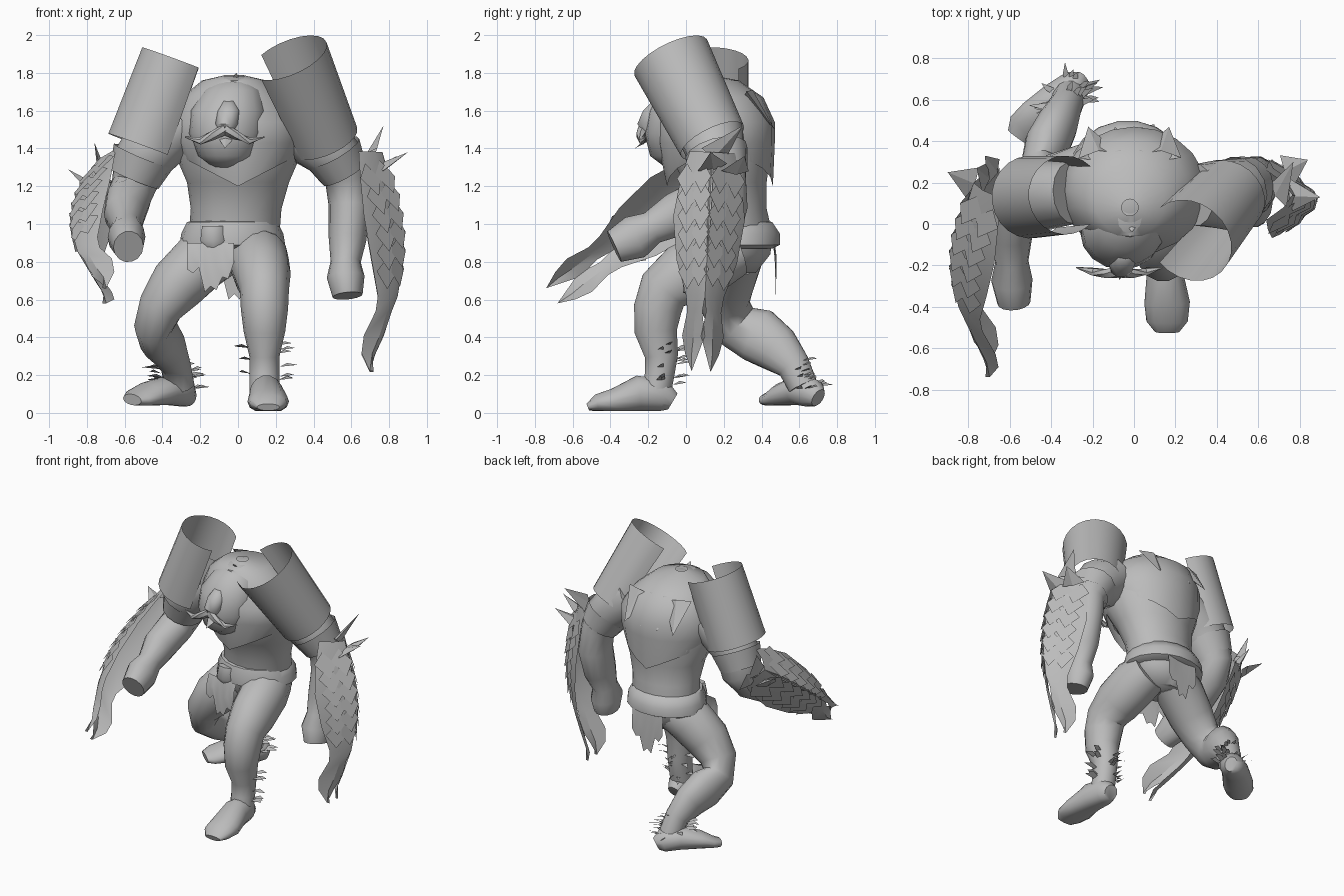
import bpy, math, random
from mathutils import Vector as V

cube = bpy.data.objects.get("Cube")
if cube:
    bpy.data.objects.remove(cube, do_unlink=True)
random.seed(4)

grey = bpy.data.materials.new("stone grey")
grey.use_nodes = True
COLOUR = (0.5, 0.5, 0.5, 1)
grey.diffuse_color = COLOUR
for node in grey.node_tree.nodes:
    if node.type == 'BSDF_PRINCIPLED':
        node.inputs["Base Color"].default_value = COLOUR


def make(name, verts, faces, angle=50):
    """Mesh object with smooth shading and sharp creases."""
    mesh = bpy.data.meshes.new(name)
    mesh.from_pydata([tuple(v) for v in verts], [], faces)
    mesh.materials.append(grey)
    for p in mesh.polygons:
        p.use_smooth = True
    mesh.set_sharp_from_angle(angle=math.radians(angle))
    obj = bpy.data.objects.new(name, mesh)
    bpy.context.collection.objects.link(obj)
    return obj


def frame(t, ref):
    t = t.normalized()
    u = (ref - t * ref.dot(t)).normalized()
    return t, u, t.cross(u)


def grid_faces(rows, cols, wrap):
    span = cols if wrap else cols - 1
    return [(i * cols + j, i * cols + (j + 1) % cols,
             (i + 1) * cols + (j + 1) % cols, (i + 1) * cols + j)
            for i in range(rows - 1) for j in range(span)]


def loft(name, rings, n=14, level=False, floor=0.0, caps=True):
    """Tube through rings of (x, y, z, side radius, depth radius)."""
    centres = [V(r[:3]) for r in rings]
    verts = []
    for i, r in enumerate(rings):
        t = centres[min(i + 1, len(rings) - 1)] - centres[max(i - 1, 0)]
        t, u, v = frame(V((0, 0, 1)) if level else t, V((1, 0, 0)))
        for k in range(n):
            a = math.tau * k / n
            p = centres[i] + u * math.cos(a) * r[3] + v * math.sin(a) * r[4]
            p.z = max(p.z, floor)
            verts.append(p)
    faces = grid_faces(len(rings), n, True)
    if caps:
        last = (len(rings) - 1) * n
        faces += [tuple(reversed(range(n))), tuple(range(last, last + n))]
    return make(name, verts, faces)


def open_tube(name, top, bottom, r_top, r_bottom, gap_dir, gap):
    """Shoulder guard: rolled sheet left open towards the neck."""
    top, bottom = V(top), V(bottom)
    t, u, v = frame(bottom - top, V(gap_dir))
    n = 18
    verts = []
    for f in (0, 0.5, 1):
        c, r = top.lerp(bottom, f), r_top + (r_bottom - r_top) * f
        for k in range(n):
            a = gap / 2 + (math.tau - gap) * k / (n - 1)
            verts.append(c + (u * math.cos(a) + v * math.sin(a)) * r)
    make(name, verts, grid_faces(3, n, False))


def spike(name, root, tip, width, side):
    """Thin four-sided thorn."""
    root, tip = V(root), V(tip)
    t, u, v = frame(tip - root, V(side))
    ring = [root + u * width, root + v * width * 0.3, root - u * width, root - v * width * 0.3]
    make(name, ring + [tip], [(k, (k + 1) % 4, 4) for k in range(4)], 20)


def gauntlet(side, base, tip, spikes):
    """Two long bowed blades meeting at a ridge, with scales and elbow thorns."""
    word = "left" if side > 0 else "right"
    base, tip = V(base), V(tip)
    length = (tip - base).length
    d, o, f = frame(tip - base, V((side, 0, 0)))
    f *= side

    def at(t, w, lift=0.0):
        bow = 0.14 * math.sin(math.pi * min(1, t + 0.08)) - 1.05 * abs(w)
        return base + d * t * length + o * (bow + lift) + f * w

    profile = [(0, 0, .12), (.12, -.01, .16), (.3, -.01, .19), (.5, 0, .16), (.66, 0, .1),
               (.73, .01, .09), (.84, -.01, .11), (.92, .02, .09), (1, .05, .05)]
    for s, label in ((1, "front"), (-1, "rear")):
        verts = []
        for t, lo, hi in profile:
            mid = (lo + hi) / 2
            verts += [at(t, s * lo), at(t, s * mid, 0.02), at(t, s * hi)]
        make(f"{word}_{label}_blade", verts, grid_faces(len(profile), 3, False), 30)
        verts, faces = [], []
        for i in range(6):
            for w in (0.05, 0.13):
                t = 0.03 + i * 0.085 + w * 0.2
                w *= s * (1 - i * 0.05)
                k = len(verts)
                verts += [at(t, w, .02), at(t + .07, w + .05, .02),
                          at(t + .15, w, .04), at(t + .07, w - .05, .02)]
                faces.append((k, k + 1, k + 2, k + 3))
        make(f"{word}_{label}_scales", verts, faces, 20)
    for i, (root, end) in enumerate(spikes):
        spike(f"{word}_elbow_thorn_{i}", root, end, 0.08, (0, 1, 0.3))


def rag(name, start, end, drops, lean):
    """Torn cloth hanging from the belt."""
    start, end = V(start), V(end)
    verts = []
    for i, drop in enumerate(drops):
        p = start.lerp(end, i / (len(drops) - 1))
        verts += [p, p + V((0, lean, -drop / 2)), p + V((0, lean, -drop))]
    make(name, verts, grid_faces(len(drops), 3, False))


def tufts(name, low, high, radius, count):
    """Hair blades bristling around an ankle."""
    verts, faces = [], []
    for i in range(count):
        c = V(low).lerp(V(high), random.random())
        a = random.uniform(-0.4, math.pi + 0.4)
        out = V((math.cos(a), math.sin(a), 0))
        across = V((-out.y, out.x, 0)) * 0.016
        p = c + out * radius
        k = len(verts)
        verts += [p - across, p + across,
                  p + out * 0.04 + across + V((0, 0, .02)), p + out * random.uniform(.06, .1) + V((0, 0, .01))]
        faces.append((k, k + 1, k + 2, k + 3))
    make(name, verts, faces)


# Torso, chest shell and belt
loft("torso", [(-.03, .25, .74, .12, .12), (-.03, .26, .84, .22, .19), (-.02, .26, .95, .24, .2),
               (-.01, .24, 1.08, .24, .19), (0, .21, 1.22, .27, .22), (0, .18, 1.36, .33, .27),
               (0, .17, 1.52, .33, .27), (-.02, .16, 1.65, .26, .23), (-.02, .12, 1.74, .16, .16),
               (-.02, .1, 1.78, .05, .05)], 18, True)
hem = loft("chest_shell", [(0, .18, 1.36, .31, .28), (0, .16, 1.43, .35, .31), (0, .16, 1.54, .35, .31),
                           (-.02, .16, 1.67, .28, .25), (-.02, .11, 1.76, .17, .17),
                           (-.02, .08, 1.79, .04, .04)], 20, True, caps=False)
for k in range(20):
    hem.data.vertices[k].co.z -= 0.16 * (1 - abs(math.cos(math.tau * k / 20)))
loft("belt", [(-.03, .26, .87, .25, .2), (-.03, .26, .89, .28, .24), (-.03, .26, .95, .27, .24),
              (-.03, .25, 1.01, .24, .21), (-.03, .25, 1.02, .2, .17)], 18, True)
loft("buckle", [(-.13, .05, .86, .03, .02), (-.13, .04, .91, .07, .04), (-.13, .05, .99, .06, .03)], 8, True)
rag("front_loincloth", (-.27, .05, .9), (-.02, .01, .9), (.14, .16, .13, .26, .23, .25, .18, .19, .1), -.03)
rag("rear_loincloth", (-.14, .46, .9), (.1, .47, .9), (.15, .2, .18, .3, .27, .3, .19, .2, .15), .01)
for i in range(4):
    x = -0.17 + i * 0.1
    spike(f"back_collar_plate_{i}", (x, .33, 1.69), (x * 1.3, .47, 1.5), .1, (1, 0, 0))

# Head with nose, drooping whiskers and crest
loft("head", [(-.06, -.03, 1.3, .08, .08), (-.06, -.05, 1.36, .15, .14), (-.06, -.04, 1.48, .2, .18),
              (-.05, -.02, 1.6, .2, .18), (-.03, .02, 1.71, .15, .15), (-.02, .05, 1.78, .06, .07)], 16, True)
loft("nose", [(-.05, -.15, 1.65, .03, .03), (-.05, -.18, 1.6, .06, .05), (-.06, -.2, 1.53, .06, .06),
              (-.06, -.18, 1.46, .03, .03)], 10, True)
for s, word in ((1, "left"), (-1, "right")):
    loft(f"{word}_whisker", [(-.07 + s * x, y, z, r, r) for x, y, z, r in
         ((0, -.23, 1.5, .03), (.06, -.24, 1.47, .025), (.13, -.23, 1.44, .02), (.21, -.21, 1.46, .003))], 6)
spike("beard", (-.06, -.16, 1.48), (-.07, -.27, 1.4), .06, (1, 0, 0))
spike("crest", (-.01, .0, 1.76), (-.01, -.04, 1.8), .03, (1, 0, 0))

# Shoulder guards
open_tube("left_shoulder_guard", (.27, -.08, 1.88), (.46, .14, 1.44), .215, .185, (-1, 0, 0), 1.5)
open_tube("right_shoulder_guard", (-.33, .14, 1.87), (-.5, .13, 1.41), .19, .2, (1, 0, 0), 1.65)

# Arms
loft("left_arm", [(.3, .14, 1.54, .15, .15), (.42, .14, 1.45, .17, .17), (.53, .17, 1.34, .14, .15),
                  (.57, .2, 1.24, .11, .12), (.59, .2, 1.1, .11, .13), (.58, .16, .92, .1, .12),
                  (.57, .12, .8, .08, .09), (.57, .1, .72, .1, .12), (.58, .08, .62, .08, .1)])
loft("right_arm", [(-.3, .15, 1.54, .15, .15), (-.43, .14, 1.44, .17, .17), (-.52, .14, 1.32, .15, .15),
                   (-.55, .17, 1.21, .12, .12), (-.58, .1, 1.13, .12, .12), (-.6, -.05, 1.05, .11, .12),
                   (-.59, -.18, .98, .08, .09), (-.59, -.27, .93, .1, .12), (-.58, -.38, .88, .08, .09)])
loft("left_cuff", [(.5, .16, 1.38, .16, .17), (.56, .19, 1.27, .13, .14)], caps=False)
loft("right_cuff", [(-.5, .14, 1.36, .17, .17), (-.55, .15, 1.24, .14, .14)], caps=False)
gauntlet(1, (.73, .14, 1.38), (.75, .08, .22),
         [((.7, .14, 1.36), (.77, .3, 1.52)), ((.76, .14, 1.3), (.9, .13, 1.38)),
          ((.74, .26, 1.28), (.84, .31, 1.36))])
gauntlet(-1, (-.74, .2, 1.3), (-.75, -.71, .62),
         [((-.72, .22, 1.27), (-.76, .27, 1.43)), ((-.78, .2, 1.2), (-.9, .25, 1.29)),
          ((-.68, .25, 1.2), (-.72, .33, 1.3))])

# Legs: left strides forward, right pushes off behind
loft("left_leg", [(.08, .26, .86, .15, .14), (.11, .14, .81, .16, .17), (.13, -.01, .73, .15, .17),
                  (.14, -.12, .65, .13, .14), (.14, -.15, .55, .125, .13), (.14, -.16, .43, .11, .115),
                  (.14, -.13, .3, .08, .09), (.14, -.14, .2, .08, .08), (.14, -.16, .1, .08, .08)])
loft("left_foot", [(.14, -.07, .06, .05, .05), (.14, -.12, .09, .08, .09), (.15, -.25, .1, .09, .1),
                   (.16, -.38, .06, .11, .07), (.16, -.47, .05, .1, .05), (.16, -.52, .03, .06, .02)], floor=.01)
loft("right_leg", [(-.1, .28, .86, .15, .14), (-.2, .24, .8, .16, .16), (-.32, .21, .68, .15, .15),
                   (-.41, .21, .56, .12, .13), (-.45, .27, .46, .1, .13), (-.42, .38, .41, .11, .15),
                   (-.37, .48, .34, .1, .13), (-.33, .57, .25, .08, .09), (-.31, .62, .14, .08, .08)])
loft("right_foot", [(-.25, .7, .08, .04, .05), (-.28, .67, .1, .08, .08), (-.37, .6, .12, .09, .08),
                    (-.47, .51, .1, .1, .06), (-.53, .46, .08, .09, .04), (-.56, .42, .07, .06, .03)], floor=.035)
tufts("left_ankle_hair", (.14, -.13, .14), (.14, -.13, .36), .08, 20)
tufts("right_ankle_hair", (-.31, .62, .12), (-.34, .55, .28), .08, 22)
